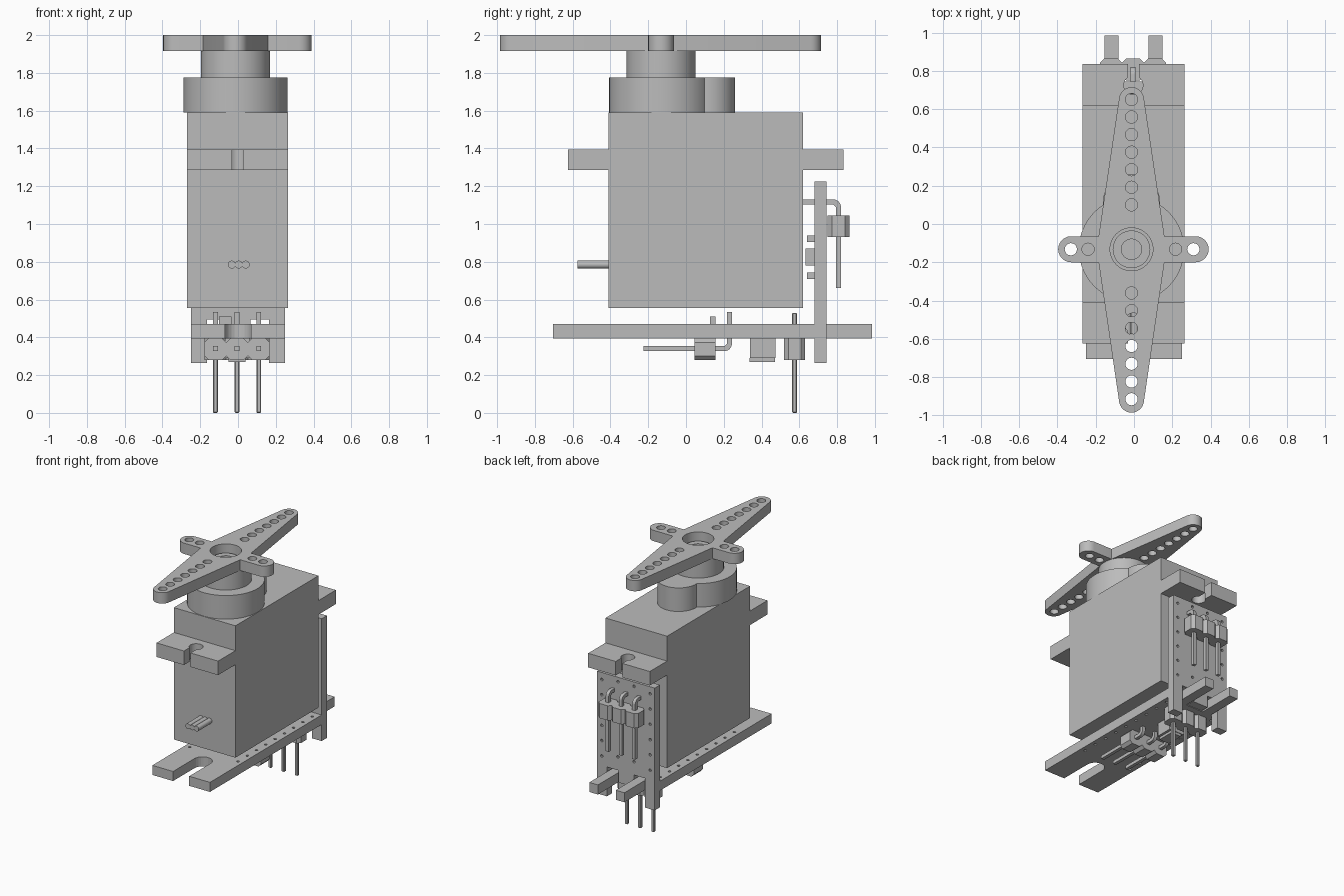
import bpy, bmesh
from math import sin, cos, radians
from mathutils import Vector

cube = bpy.data.objects.get("Cube")
if cube:
    bpy.data.objects.remove(cube, do_unlink=True)

grey = bpy.data.materials.new("plain grey")
grey.use_nodes = True
grey.diffuse_color = (0.5, 0.5, 0.5, 1)
grey.node_tree.nodes["Principled BSDF"].inputs["Base Color"].default_value = (0.5, 0.5, 0.5, 1)

CX, CY = -0.013, -0.132          # output shaft centre
PINS = (-0.12, -0.005, 0.11)     # pin columns


def make(name, bm):
    bmesh.ops.recalc_face_normals(bm, faces=bm.faces)
    mesh = bpy.data.meshes.new(name)
    bm.to_mesh(mesh)
    bm.free()
    mesh.materials.append(grey)
    ob = bpy.data.objects.new(name, mesh)
    bpy.context.collection.objects.link(ob)
    return ob


def add_prism(bm, pts, axis, lo, hi):
    """Extrude a 2D outline along x, y or z."""
    place = {"x": lambda a, b: (lo, a, b), "y": lambda a, b: (a, lo, b),
             "z": lambda a, b: (a, b, lo)}[axis]
    face = bm.faces.new([bm.verts.new(place(*p)) for p in pts])
    new = bmesh.ops.extrude_face_region(bm, geom=[face])["geom"]
    shift = Vector([hi - lo if k == axis else 0 for k in "xyz"])
    bmesh.ops.translate(bm, vec=shift, verts=[v for v in new if isinstance(v, bmesh.types.BMVert)])


def prisms(name, axis, lo, hi, *outlines):
    bm = bmesh.new()
    for pts in outlines:
        add_prism(bm, pts, axis, lo, hi)
    return make(name, bm)


def rect(a0, a1, b0, b1):
    return [(a0, b0), (a1, b0), (a1, b1), (a0, b1)]


def arc(a, b, r, start, end, n=12):
    return [(a + r * cos(radians(start + (end - start) * i / n)),
             b + r * sin(radians(start + (end - start) * i / n))) for i in range(n + 1)]


def circle(a, b, r, n=48):
    return arc(a, b, r, 0, 360, n)[:-1]


def box(name, x0, x1, y0, y1, z0, z1):
    return prisms(name, "z", z0, z1, rect(x0, x1, y0, y1))


def cut(ob, cutter):
    mod = ob.modifiers.new("holes", "BOOLEAN")
    mod.operation, mod.solver, mod.object = "DIFFERENCE", "EXACT", cutter
    bpy.context.view_layer.update()
    mesh = bpy.data.meshes.new_from_object(
        ob.evaluated_get(bpy.context.evaluated_depsgraph_get()))
    ob.modifiers.clear()
    ob.data = mesh
    bpy.data.objects.remove(cutter, do_unlink=True)


def smooth(ob):
    bpy.ops.object.select_all(action="DESELECT")
    ob.select_set(True)
    bpy.context.view_layer.objects.active = ob
    bpy.ops.object.shade_smooth_by_angle(angle=radians(30))


def header(name, axis, b0, b1, lo, hi):
    """Three joined octagonal pin housings."""
    low, high, c = [], [], 0.022
    for x in PINS:
        l, r = x - 0.0575, x + 0.0575
        low += [(l, b0 + c), (l + c, b0), (r - c, b0)]
        high += [(l, b1 - c), (l + c, b1), (r - c, b1)]
    end = PINS[-1] + 0.0575
    return prisms(name, axis, lo, hi,
                  low + [(end, b0 + c), (end, b1 - c)] + high[::-1])


# Motor case with mounting ears
box("case", -0.27, 0.265, -0.41, 0.62, 0.555, 1.59)
for side, edge, inner in (("front", -0.625, -0.41), ("back", 0.835, 0.62)):
    ear = box(side + "_ear", -0.27, 0.265, min(edge, inner), max(edge, inner), 1.285, 1.395)
    s = 1 if edge > 0 else -1
    mid = edge - s * 0.11
    keyhole = [(x, mid + s * y) for x, y in
               arc(-0.003, 0, 0.05, 125, 415, 24) + [(0.026, 0.2), (-0.032, 0.2)]]
    cut(ear, prisms("slot_cutter", "z", 1.2, 1.5, keyhole))
    smooth(ear)

# Gear housing and output shaft
smooth(prisms("gear_housing", "z", 1.59, 1.775, circle(CX, CY, 0.275, 64)))
smooth(prisms("small_gear_housing", "z", 1.59, 1.775, circle(CX, 0.11, 0.15)))
smooth(prisms("horn_hub", "z", 1.775, 1.915, circle(CX, CY, 0.183)))
shaft = prisms("output_shaft", "z", 1.85, 1.935, circle(CX, CY, 0.098))
cut(shaft, prisms("screw_cutter", "z", 1.9, 2.0, circle(CX, CY, 0.053)))
smooth(shaft)

# Four armed horn
w, h, r = 0.172, 0.068, 0.065
outline = (arc(CX + 0.335, CY, h, -90, 90) + [(CX + w, CY + h)]
           + arc(CX, 0.65, r, 10, 170) + [(CX - w, CY + h)]
           + arc(CX - 0.315, CY, h, 90, 270) + [(CX - w, CY - h)]
           + arc(CX, -0.92, r, 190, 350) + [(CX + w, CY - h)])
horn = prisms("horn", "z", 1.915, 2.0, outline)
holes = [circle(CX, CY, 0.112)]
for i in range(7):
    holes += [circle(CX, 0.1 + 0.0917 * i, 0.032, 20), circle(CX, -0.36 - 0.0925 * i, 0.032, 20)]
holes += [circle(x, CY, 0.032, 20) for x in (-0.33, -0.24, 0.217, 0.31)]
cut(horn, prisms("horn_cutter", "z", 1.85, 2.1, *holes))
smooth(horn)

# Cable stub of three wires
smooth(prisms("cable_stub", "y", -0.575, -0.41,
              *[circle(x, 0.785, 0.021, 20) for x in (-0.033, 0.004, 0.041)]))

# Lower circuit board: forked front, two tabs at the back
board = prisms("lower_board", "z", 0.395, 0.47, [
    (-0.25, -0.705), (-0.07, -0.705)] + arc(0, -0.44, 0.07, 180, 0) + [
    (0.07, -0.705), (0.25, -0.705), (0.25, 0.68), (0.15, 0.68), (0.15, 0.985),
    (0.075, 0.985), (0.075, 0.68), (-0.08, 0.68), (-0.08, 0.985), (-0.155, 0.985),
    (-0.155, 0.68), (-0.25, 0.68)])
cut(board, prisms("drill_cutter", "z", 0.3, 0.6,
                  *[circle(x, -0.3 + 0.115 * i, 0.011, 8) for x in (-0.21, 0.21) for i in range(9)]))

# Upright circuit board with notched foot
upright = prisms("upright_board", "y", 0.68, 0.745, [
    (-0.25, 0.265), (-0.165, 0.265), (-0.165, 0.495), (-0.07, 0.495), (-0.07, 0.4),
    (0.065, 0.4), (0.065, 0.495), (0.165, 0.495), (0.165, 0.265), (0.25, 0.265),
    (0.25, 1.225), (-0.25, 1.225)])
drills = [circle(x, 0.57 + 0.12 * i, 0.011, 8) for x in (-0.21, 0.21) for i in range(6)]
drills += [circle(x, z, 0.011, 8) for x in (-0.07, 0.07) for z in (0.6, 1.19)]
cut(upright, prisms("drill_cutter", "y", 0.6, 0.8, *drills))

# Pin housings
header("down_header", "z", 0.52, 0.63, 0.28, 0.395)
header("lower_angle_header", "y", 0.28, 0.395, 0.045, 0.155)
header("upright_angle_header", "z", 0.75, 0.865, 0.93, 1.045)

# Pins: straight ones below, bent ones on both boards
t = 0.013
for i, x in enumerate(PINS, 1):
    pin = box(f"down_pin_{i}", x - t, x + t, 0.575 - t, 0.575 + t, 0, 0.53)
    bev = pin.modifiers.new("soft_tips", "BEVEL")
    bev.width, bev.segments = 0.005, 1
    smooth(prisms(f"lower_bent_pin_{i}", "x", x - t, x + t,
                  [(-0.225, 0.34 - t)] + arc(0.203, 0.367, 0.04, -90, 0, 8)
                  + [(0.243, 0.535), (0.217, 0.535), (0.217, 0.367)]
                  + [(0.203, 0.353), (-0.225, 0.353)]))
    smooth(prisms(f"upright_bent_pin_{i}", "x", x - t, x + t,
                  [(0.62, 1.104), (0.78, 1.104), (0.794, 1.09), (0.794, 0.66), (0.82, 0.66)]
                  + arc(0.78, 1.09, 0.04, 0, 90, 8) + [(0.62, 1.13)]))

# Small components soldered to the boards
box("chip", -0.07, 0.06, 0.34, 0.475, 0.29, 0.395)
box("chip_foot", -0.05, 0.04, 0.335, 0.47, 0.27, 0.29)
box("top_component", -0.1, -0.035, 0.128, 0.155, 0.47, 0.51)
box("inner_component", -0.06, 0.05, 0.632, 0.68, 0.78, 0.87)
for i, z in enumerate((0.71, 0.905), 1):
    box(f"inner_contact_{i}", -0.05, 0.04, 0.64, 0.68, z, z + 0.033)
